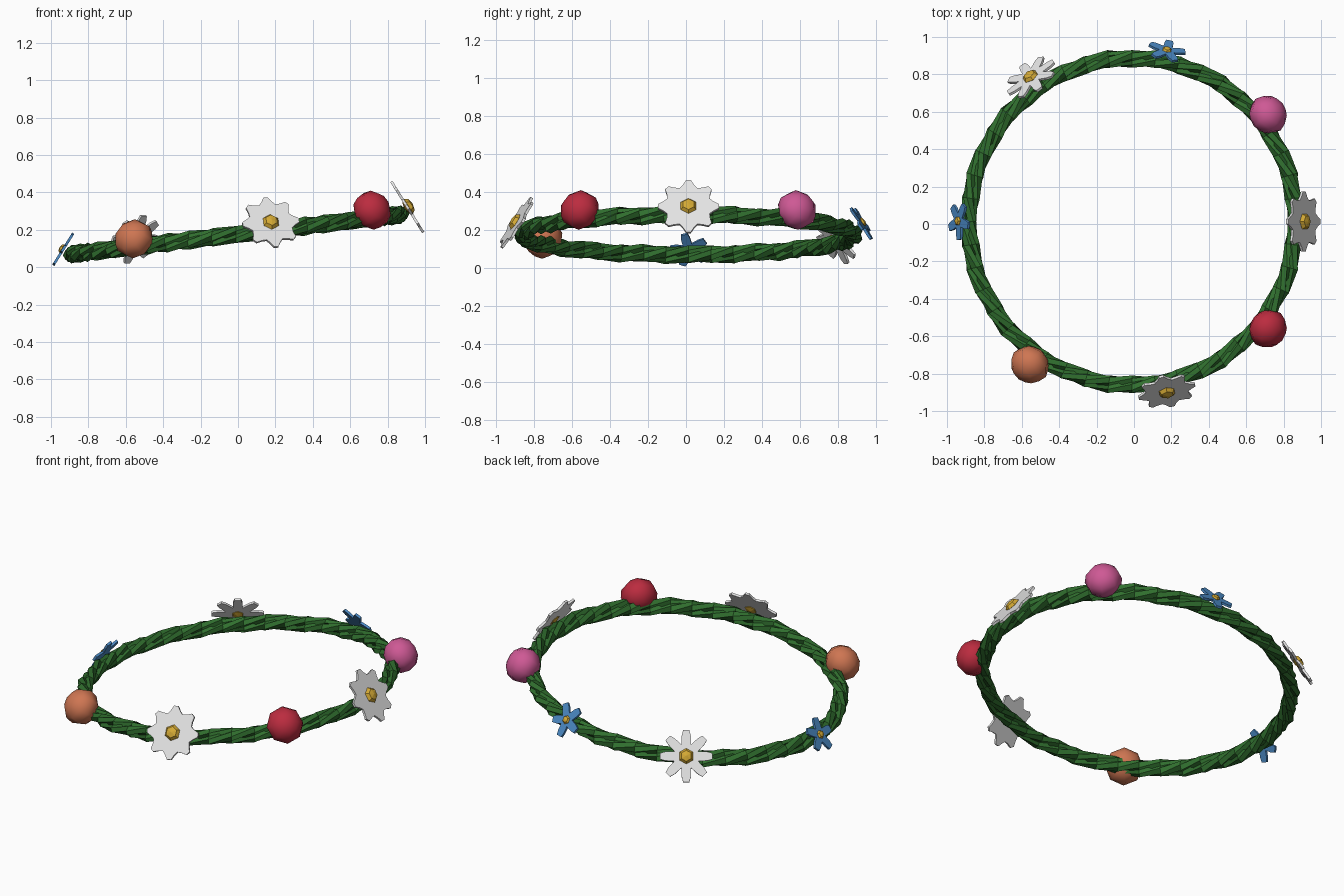
import bpy, bmesh, math
from mathutils import Vector, Matrix

if "Cube" in bpy.data.objects:
    bpy.data.objects.remove(bpy.data.objects["Cube"])

def mat(name, r, g, b):
    m = bpy.data.materials.new(name)
    m.diffuse_color = (r, g, b, 1)
    m.use_nodes = True
    m.node_tree.nodes["Principled BSDF"].inputs["Base Color"].default_value = m.diffuse_color
    return m

GREEN = mat("vine green", 0.03, 0.16, 0.028)
WHITE = mat("petal white", 0.78, 0.78, 0.78)
YELLOW = mat("pollen yellow", 0.66, 0.40, 0.035)
BLUE = mat("petal blue", 0.07, 0.25, 0.55)
RED = mat("rose red", 0.50, 0.025, 0.05)
PINK = mat("rose pink", 0.62, 0.10, 0.30)
ORANGE = mat("rose orange", 0.62, 0.18, 0.085)

ELEV = math.radians(32)

def finish(name, bm, material, smooth=None):
    bmesh.ops.recalc_face_normals(bm, faces=bm.faces)
    me = bpy.data.meshes.new(name)
    bm.to_mesh(me)
    bm.free()
    me.materials.append(material)
    if smooth:
        me.shade_smooth()
        me.set_sharp_from_angle(angle=math.radians(smooth))
    ob = bpy.data.objects.new(name, me)
    bpy.context.collection.objects.link(ob)
    return ob

def ring_point(a, r=0.875, dz=0.0):
    """Point on the tilted ring at angle a."""
    x, y = r * math.cos(a), r * math.sin(a)
    return Vector((x - 0.01, y + 0.013, 0.175 + 0.12 * x + dz))

def frame(loc, deg):
    """Frame facing outward and up: x sideways, y up, z along the flower axis."""
    a = math.radians(deg)
    c, s, ce, se = math.cos(a), math.sin(a), math.cos(ELEV), math.sin(ELEV)
    u, v, n = (-s, c, 0), (-c * se, -s * se, ce), (c * ce, s * ce, se)
    m = Matrix((u, v, n)).transposed().to_4x4()
    return Matrix.Translation(loc) @ m

# twisted vines that make the ring
def vine(i, count=3, steps=44, sides=6, twists=6, amp=0.021, rad=0.031):
    bm = bmesh.new()
    rows = []
    for k in range(steps):
        a = 2 * math.pi * k / steps
        t = twists * a + 2 * math.pi * i / count
        row = []
        for j in range(sides):
            p = t + 2 * math.pi * j / sides
            dr = amp * math.cos(t) + rad * math.cos(p)
            dz = amp * math.sin(t) + rad * math.sin(p)
            row.append(bm.verts.new(ring_point(a, 0.875 + dr, dz)))
        rows.append(row)
    for k in range(steps):
        A, B = rows[k], rows[(k + 1) % steps]
        for j in range(sides):
            j2 = (j + 1) % sides
            bm.faces.new((A[j], A[j2], B[j2], B[j]))
    finish(f"vine_{i + 1}", bm, GREEN, 35)

for i in range(3):
    vine(i)

# flat flower: extruded petal outline plus a domed centre
def flower(name, loc, deg, petals, R, shape, rot, material, centre):
    M = frame(loc, deg)
    bm = bmesh.new()
    step = 2 * math.pi / petals
    pts = []
    for k in range(petals):
        for f, r in shape:
            a = math.radians(rot) + (k + f) * step
            pts.append((R * r * math.cos(a), R * r * math.sin(a)))
    h = 0.007
    lo = [bm.verts.new((x, y, -h)) for x, y in pts]
    hi = [bm.verts.new((x, y, h)) for x, y in pts]
    c0, c1 = bm.verts.new((0, 0, -h)), bm.verts.new((0, 0, h))
    n = len(pts)
    for k in range(n):
        j = (k + 1) % n
        bm.faces.new((lo[k], lo[j], hi[j], hi[k]))
        bm.faces.new((c1, hi[k], hi[j]))
        bm.faces.new((c0, lo[j], lo[k]))
    finish(name + "_petals", bm, material).matrix_world = M
    bm = bmesh.new()
    bmesh.ops.create_uvsphere(bm, u_segments=6, v_segments=4, radius=centre)
    bmesh.ops.scale(bm, vec=(1, 1, 0.55), verts=bm.verts)
    ob = finish(name + "_centre", bm, YELLOW)
    ob.matrix_world = M @ Matrix.Translation((0, 0, 0.008))

# (fraction of petal spacing from the petal axis, fraction of radius)
BROAD = [(-0.5, 0.72), (-0.27, 0.81), (-0.1, 0.96), (0.1, 0.96), (0.27, 0.81)]
SLIM = [(-0.5, 0.48), (-0.27, 0.8), (-0.15, 0.98), (0.15, 0.98), (0.27, 0.8)]
STAR = [(-0.5, 0.40), (-0.25, 0.75), (-0.14, 0.99), (0.14, 0.99), (0.25, 0.75)]

flower("right_daisy", (0.905, 0.013, 0.322), 0, 8, 0.168, BROAD, 90, WHITE, 0.047)
flower("front_daisy", (0.175, -0.893, 0.238), -79, 8, 0.162, BROAD, 95, WHITE, 0.047)
flower("back_daisy", (-0.55, 0.783, 0.150), 125, 8, 0.152, SLIM, 90, WHITE, 0.045)
flower("left_blue_flower", (-0.935, 0.016, 0.095), 180, 5, 0.103, STAR, 75, BLUE, 0.026)
flower("back_blue_flower", (0.175, 0.925, 0.237), 79, 5, 0.103, STAR, 51, BLUE, 0.026)

# roses: low-poly rounded buds facing outward
def rose(name, loc, deg, material):
    bm = bmesh.new()
    bmesh.ops.create_uvsphere(bm, u_segments=8, v_segments=6, radius=0.108)
    bmesh.ops.scale(bm, vec=(1, 1, 0.88), verts=bm.verts)
    finish(name, bm, material, 50).matrix_world = frame(loc, deg)

rose("red_rose", (0.717, -0.56, 0.305), -39, RED)
rose("pink_rose", (0.717, 0.585, 0.305), 39, PINK)
rose("orange_rose", (-0.557, -0.752, 0.152), 233, ORANGE)
